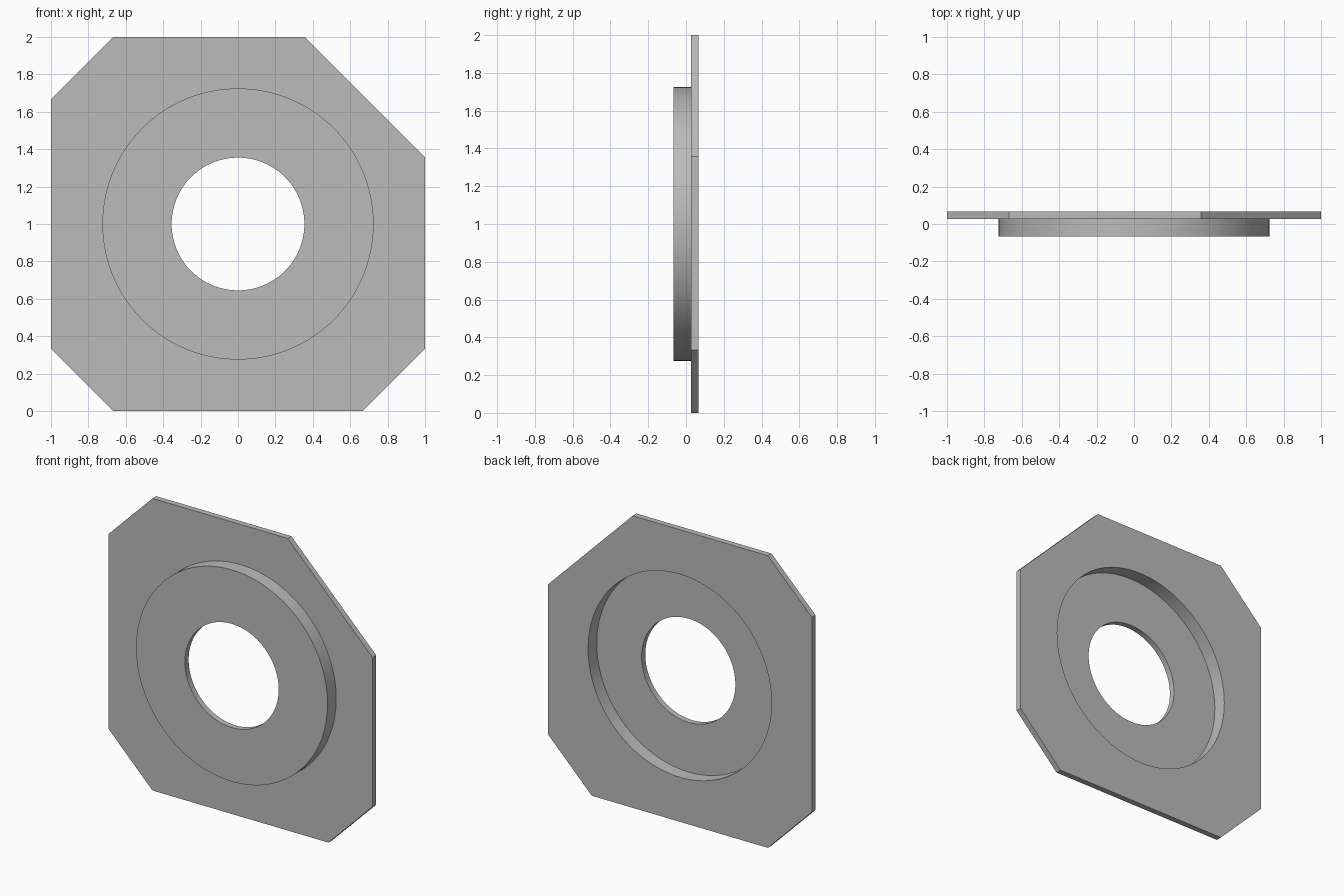
import bpy
import bmesh
from math import cos, sin, tau, radians

cube = bpy.data.objects.get("Cube")
if cube:
    bpy.data.objects.remove(cube, do_unlink=True)

SEGMENTS = 128
CENTRE_Z = 1.0
FRONT, FLOOR, SEAT, BACK = -0.067, -0.027, 0.027, 0.067
HOLE, INNER, OUTER = 0.355, 0.695, 0.725

# Plain grey metal
grey = bpy.data.materials.new("grey metal")
grey.use_nodes = True
colour = (0.5, 0.5, 0.5, 1)
grey.diffuse_color = colour
grey.node_tree.nodes["Principled BSDF"].inputs["Base Color"].default_value = colour

bm = bmesh.new()


def loop(points, y):
    """Closed loop of vertices at depth y."""
    verts = [bm.verts.new((x, y, z)) for x, z in points]
    edges = [bm.edges.new((v, verts[i - 1])) for i, v in enumerate(verts)]
    return verts, edges


def circle(radius, y):
    angles = [tau * i / SEGMENTS for i in range(SEGMENTS)]
    return loop([(radius * cos(a), CENTRE_Z + radius * sin(a)) for a in angles], y)


def bridge(a, b):
    """Wall of quads between two matching loops."""
    for i in range(len(a[0])):
        bm.faces.new((a[0][i - 1], a[0][i], b[0][i], b[0][i - 1]))


# Square outline with clipped corners, one corner cut deeper
SMALL, LARGE = 0.333, 0.643
outline = []
for sx, sz, cut in ((1, 1, LARGE), (-1, 1, SMALL), (-1, -1, SMALL), (1, -1, SMALL)):
    corner = [(sx, CENTRE_Z + sz * (1 - cut)), (sx * (1 - cut), CENTRE_Z + sz)]
    outline += corner if sx * sz > 0 else corner[::-1]

# Flat plate: outer edge, front and back faces with round openings
plate_front, plate_back = loop(outline, SEAT), loop(outline, BACK)
bridge(plate_front, plate_back)
boss_seat, recess_rim = circle(OUTER, SEAT), circle(INNER, BACK)
for border, opening in ((plate_front, boss_seat), (plate_back, recess_rim)):
    bmesh.ops.triangle_fill(bm, edges=border[1] + opening[1], use_beauty=True)

# Raised hollow boss with a central hole
rings = [boss_seat, circle(OUTER, FRONT), circle(HOLE, FRONT),
         circle(HOLE, FLOOR), circle(INNER, FLOOR), recess_rim]
for a, b in zip(rings, rings[1:]):
    bridge(a, b)

bmesh.ops.recalc_face_normals(bm, faces=bm.faces)
mesh = bpy.data.meshes.new("flanged_plate")
bm.to_mesh(mesh)
bm.free()
mesh.materials.append(grey)

plate = bpy.data.objects.new("flanged_plate", mesh)
bpy.context.collection.objects.link(plate)
bpy.context.view_layer.objects.active = plate
plate.select_set(True)
bpy.ops.object.shade_smooth_by_angle(angle=radians(30))
